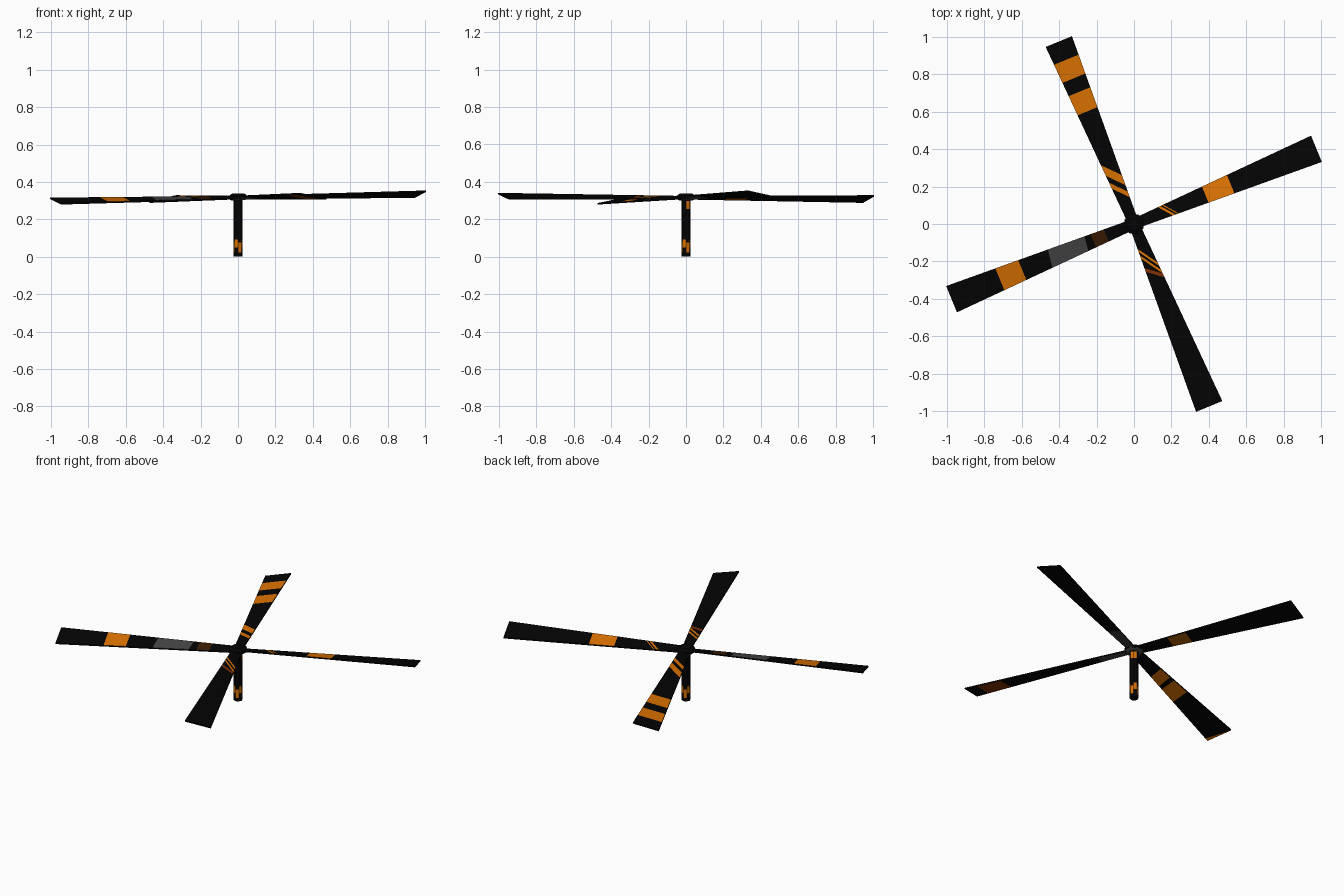
import bpy, bmesh, math
from mathutils import Vector

if "Cube" in bpy.data.objects:
    bpy.data.objects.remove(bpy.data.objects["Cube"])

HUB_Z, TILT = 0.316, 0.019            # rotor plane height and lean along x
R0, R1, W0, W1 = 0.03, 1.055, 0.029, 0.076   # blade radii and half widths
PITCH, THICK = -0.2, 0.008


def material(name, rgb):
    m = bpy.data.materials.new(name)
    m.diffuse_color = (*rgb, 1)
    m.use_nodes = True
    m.node_tree.nodes["Principled BSDF"].inputs["Base Color"].default_value = m.diffuse_color
    return m


MATS = [material("black", (0.0012, 0.0012, 0.0012)),
        material("orange", (0.71, 0.168, 0.0008)),
        material("grey", (0.06, 0.06, 0.06)),
        material("brown", (0.045, 0.012, 0.001)),
        material("rust", (0.22, 0.03, 0.002)),
        material("dark_orange", (0.35, 0.09, 0.001))]
BLACK, ORANGE, GREY, BROWN, RUST, DARK_ORANGE = range(6)


def finish(bm, name):
    bmesh.ops.recalc_face_normals(bm, faces=bm.faces)
    me = bpy.data.meshes.new(name)
    bm.to_mesh(me)
    bm.free()
    for m in MATS:
        me.materials.append(m)
    ob = bpy.data.objects.new(name, me)
    bpy.context.collection.objects.link(ob)
    return ob


def cut(bm, co, no):
    bmesh.ops.bisect_plane(bm, geom=bm.verts[:] + bm.edges[:] + bm.faces[:],
                           plane_co=co, plane_no=no)


def blade(name, degrees, top, bottom):
    """Tapered, pitched blade; bands are (start, end, slant, colour)."""
    bm = bmesh.new()
    bmesh.ops.create_cube(bm, size=1)
    for v in bm.verts:
        outer = v.co.x > 0
        v.co = Vector((R1 if outer else R0,
                       math.copysign(W1 if outer else W0, v.co.y),
                       math.copysign(THICK / 2, v.co.z)))
    for a, b, slant, _ in top + bottom:
        for c in (a, b):
            cut(bm, (c, 0, 0), (1, -slant, 0))
    bm.normal_update()
    for f in bm.faces:
        c = f.calc_center_median()
        if abs(f.normal.z) < 0.5:
            continue
        for a, b, slant, mat in (top if f.normal.z > 0 else bottom):
            if a < c.x - slant * c.y < b:
                f.material_index = mat
    # pitch, turn and lean into place
    ca, sa = math.cos(math.radians(degrees)), math.sin(math.radians(degrees))
    for v in bm.verts:
        x, y = v.co.x * ca - v.co.y * sa, v.co.x * sa + v.co.y * ca
        v.co = Vector((x, y, HUB_Z + v.co.z + PITCH * v.co.y + TILT * x))
    finish(bm, name)


# four rotor blades with painted bands
blade("blade_right", 22.4,
      [(0.412, 0.559, 0, ORANGE), (0.18, 0.195, -0.8, ORANGE), (0.205, 0.212, -0.8, ORANGE)],
      [(0.05, 0.25, 0, GREY)])
blade("blade_back", 112.4,
      [(0.843, 0.95, 0, ORANGE), (0.652, 0.765, 0, ORANGE),
       (0.25, 0.31, 1.1, ORANGE), (0.178, 0.212, 1.1, ORANGE)],
      [(0.235, 0.355, 0, DARK_ORANGE)])
blade("blade_left", 202.4,
      [(0.646, 0.776, 0, ORANGE), (0.275, 0.485, 0.15, GREY), (0.16, 0.235, 0, BROWN)],
      [(0.27, 0.38, 0.4, ORANGE), (0.42, 0.57, 0.3, ORANGE), (1.04, 1.2, -0.2, ORANGE)])
blade("blade_front", 292.4,
      [(0.18, 0.2, 1.5, ORANGE), (0.22, 0.24, 1.5, ORANGE), (0.27, 0.292, 0.8, RUST)],
      [(0.83, 0.98, 0, RUST), (0.05, 0.22, 0, GREY)])

# hub: faceted disc with a domed top and grey underside
bm = bmesh.new()
rings = []
for r, z in ((0.04, -0.014), (0.056, -0.006), (0.056, 0.008), (0.035, 0.022)):
    rings.append([bm.verts.new((r * math.cos(a), r * math.sin(a), HUB_Z + z + TILT * r * math.cos(a)))
                  for a in (math.radians(22.4) + k * math.pi / 4 for k in range(8))])
for lo, hi in zip(rings, rings[1:]):
    for k in range(8):
        j = (k + 1) % 8
        bm.faces.new((lo[k], lo[j], hi[j], hi[k]))
bm.faces.new(rings[0][::-1])
bm.faces.new(rings[-1])
bm.normal_update()
for f in bm.faces:
    if f.normal.z < -0.3:
        f.material_index = GREY
finish(bm, "hub")

# mast: eight-sided shaft with orange patches near both ends
bm = bmesh.new()
bmesh.ops.create_cone(bm, cap_ends=True, segments=8, radius1=0.025, radius2=0.025, depth=0.31)
bmesh.ops.translate(bm, verts=bm.verts, vec=(0, 0, 0.155))
for z in (0.022, 0.05, 0.075, 0.093, 0.255, 0.298):
    cut(bm, (0, 0, z), (0, 0, 1))
bm.normal_update()
for f in bm.faces:
    c = f.calc_center_median()
    if abs(f.normal.z) > 0.5:
        continue
    k = int((math.atan2(c.y, c.x) % math.tau) / (math.tau / 8))
    low = 0.022 < c.z < 0.075 and k % 2 == 0
    mid = 0.05 < c.z < 0.093 and k % 2 == 1
    high = 0.255 < c.z < 0.298 and k in (0, 1)
    if low or mid or high:
        f.material_index = ORANGE
finish(bm, "mast")
